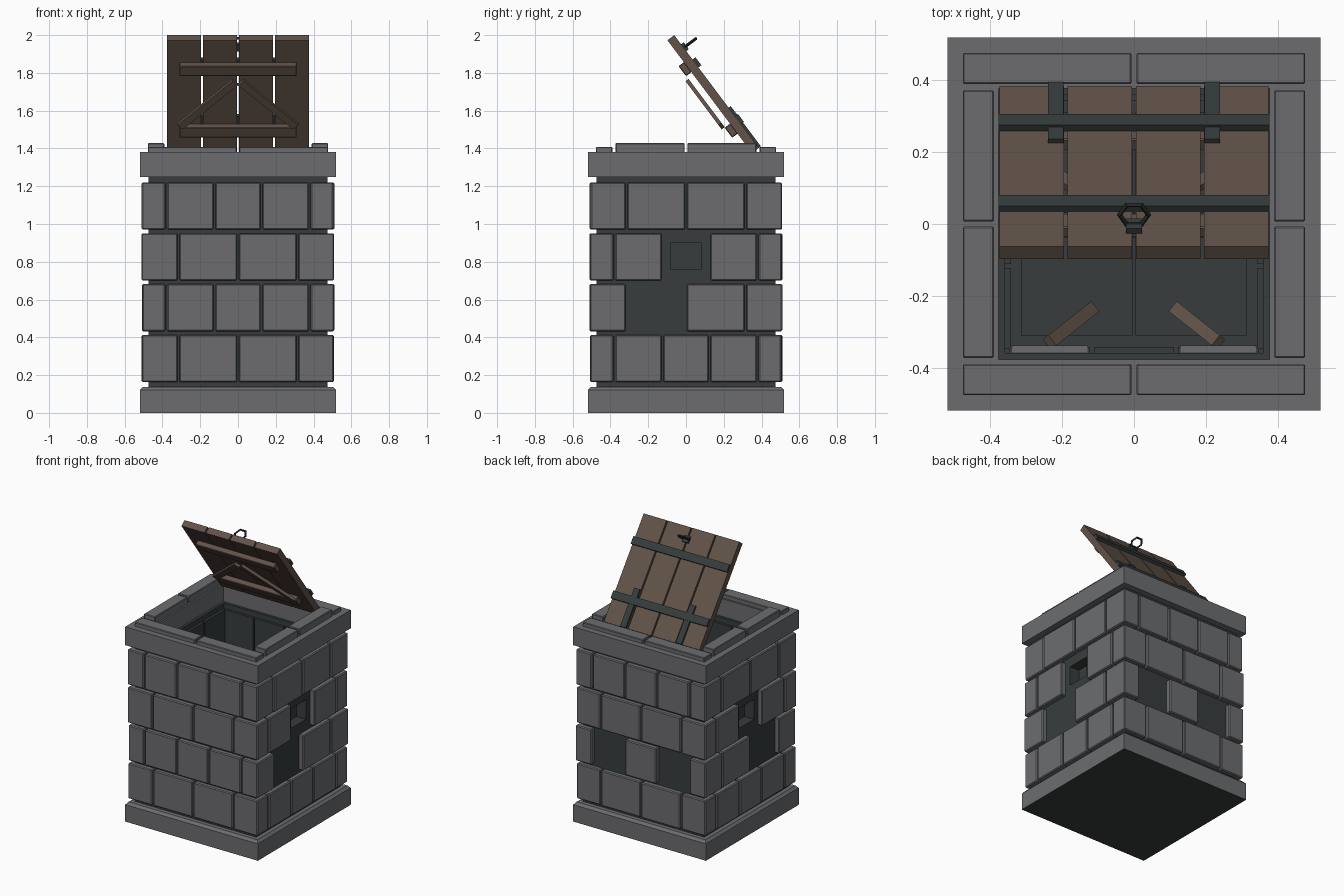
import bpy, bmesh, random
from math import pi, atan2, hypot
from mathutils import Matrix, Vector

random.seed(4)
if "Cube" in bpy.data.objects:
    bpy.data.objects.remove(bpy.data.objects["Cube"])


def material(name, rgb):
    m = bpy.data.materials.new(name)
    m.use_nodes = True
    m.diffuse_color = (*rgb, 1)
    m.node_tree.nodes["Principled BSDF"].inputs["Base Color"].default_value = (*rgb, 1)
    return m


STONE = material("grey stone", (0.15, 0.152, 0.162))
MORTAR = material("dark mortar", (0.038, 0.046, 0.046))
WOOD = material("brown wood", (0.122, 0.085, 0.066))
IRON = material("dark iron", (0.036, 0.044, 0.044))
RING = material("black iron", (0.018, 0.022, 0.022))


def box(bm, x0, x1, y0, y1, z0, z1, mat=None, taper=1.0):
    """Axis-aligned box; taper scales the top outline about the origin."""
    size = Matrix.Diagonal((x1 - x0, y1 - y0, z1 - z0, 1))
    place = Matrix.Translation(((x0 + x1) / 2, (y0 + y1) / 2, (z0 + z1) / 2))
    verts = bmesh.ops.create_cube(bm, size=1, matrix=place @ size)["verts"]
    for v in verts:
        if v.co.z > (z0 + z1) / 2:
            v.co.x *= taper
            v.co.y *= taper
    if mat:
        bmesh.ops.transform(bm, matrix=mat, verts=verts)
    return verts


def finish(bm, name, mat, bevel=0, world=None):
    mesh = bpy.data.meshes.new(name)
    bm.to_mesh(mesh)
    bm.free()
    mesh.materials.append(mat)
    ob = bpy.data.objects.new(name, mesh)
    bpy.context.scene.collection.objects.link(ob)
    if world:
        ob.matrix_world = world
    if bevel:
        mod = ob.modifiers.new("Bevel", 'BEVEL')
        mod.width = bevel
        mod.segments = 1
    return ob


def boxes(name, mat, items, bevel=0, world=None):
    bm = bmesh.new()
    for it in items:
        box(bm, *it)
    return finish(bm, name, mat, bevel, world)


def ring_boxes(inner, outer, z0, z1):
    return [(-outer, outer, -outer, -inner, z0, z1), (-outer, outer, inner, outer, z0, z1),
            (-outer, -inner, -inner, inner, z0, z1), (inner, outer, -inner, inner, z0, z1)]


# Base plinth with a sloped top edge and a dark underside
base = boxes("base_plinth", STONE, [(-.52, .52, -.52, .52, 0, .12),
                                    (-.52, .52, -.52, .52, .12, .138, None, .97)])
base.data.materials.append(MORTAR)
for p in base.data.polygons:
    if p.normal.z < -.9:
        p.material_index = 1

# Mortar core, hollowed out, with a niche on each side
core = boxes("mortar_core", MORTAR, [(-.475, .475, -.475, .475, .13, 1.255)])
cutters = [boxes("well_cutter", MORTAR, [(-.36, .36, -.36, .36, .2, 1.4)])]
for s in (-1, 1):
    cutters.append(boxes("niche_cutter", MORTAR,
                         [(s * .47 - .07, s * .47 + .07, -.083, .083, .76, .9)]))
bpy.context.view_layer.objects.active = core
for c in cutters:
    mod = core.modifiers.new("Cut", 'BOOLEAN')
    mod.operation = 'DIFFERENCE'
    mod.solver = 'EXACT'
    mod.object = c
    bpy.ops.object.modifier_apply(modifier=mod.name)
    bpy.data.objects.remove(c)

# Floor slabs and dark lining stones inside the well
boxes("floor_slabs", MORTAR, [(-.315, -.004, -.31, .31, .2, .22),
                              (.004, .315, -.31, .31, .2, .22)])
lining = bmesh.new()
for row in range(4):
    z = .165 + .268 * row
    for k in range(4):
        turn = Matrix.Rotation(k * pi / 2, 4, 'Z')
        for i in (-1, 0, 1):
            box(lining, i * .235 - .112, i * .235 + .112, .343, .37, max(z, .2), z + .25, turn)
finish(lining, "lining_stones", MORTAR)
boxes("inner_ledge_stones", STONE, [(-.34, -.13, -.358, -.338, .97, 1.22),
                                    (.13, .34, -.358, -.338, .97, 1.22)])

# Courses of wall stones: long and short corner stones alternate
FIVE = [(-.375, -.13), (-.12, .12), (.13, .375)]
FOUR = [(-.31, -.005), (.005, .31)]
walls = bmesh.new()
for row in range(4):
    z0 = .163 + .269 * row
    z1 = z0 + .25
    five_in_front = row % 2 == 1
    for k in range(4):
        facing_x = k % 2 == 1           # k: front, right, back, left
        spans = FIVE if five_in_front != facing_x else FOUR
        turn = Matrix.Rotation(k * pi / 2, 4, 'Z')
        for i, (a, b) in enumerate(spans):
            fallen = ((k == 2 and row == 1 and i != 1) or
                      (facing_x and row == 2 and i == 1) or
                      (row == 1 and (k, i) in ((1, 0), (3, 1))))
            if not fallen:
                out = .508 + random.uniform(-.003, .003)
                box(walls, a, b, -out, -.46, z0, z1, turn)
    wx, wy = (.385, .32) if five_in_front else (.32, .385)
    for sx in (-1, 1):
        for sy in (-1, 1):
            out = .508 + random.uniform(-.004, .003)
            xs = sorted((sx * wx, sx * out))
            ys = sorted((sy * wy, sy * out))
            # L-shaped corner, made of two overlapping slabs
            box(walls, *xs, *sorted((sy * .455, sy * out)), z0, z1)
            box(walls, *sorted((sx * .455, sx * out)), *ys, z0, z1)
finish(walls, "wall_stones", STONE, .006)

# Cap slab and raised coping stones
boxes("cap_slab", STONE, ring_boxes(.378, .52, 1.25, 1.38))
coping = []
for s in (-1, 1):
    for a, b in ((-.477, -.007), (.007, .477)):
        coping.append((a, b, *sorted((s * .39, s * .477)), 1.37, 1.408))
    for a, b in ((-.373, -.007), (.007, .373)):
        coping.append((*sorted((s * .39, s * .477)), a, b, 1.37, 1.428))
boxes("coping_stones", STONE, coping, .004)

# Loose boards leaning inside the well
boards = bmesh.new()
for s in (-1, 1):
    a, b = Vector((s * .115, -.235, .75)), Vector((s * .235, -.33, .95))
    turn = (b - a).to_track_quat('X', 'Z').to_matrix().to_4x4()
    length = (b - a).length / 2
    box(boards, -length, length, -.018, .018, -.012, .012, Matrix.Translation((a + b) / 2) @ turn)
finish(boards, "loose_boards", WOOD)

# Open lid frame: local x across, y up along the lid, z outward
LID = Matrix(((-1, 0, 0, 0), (0, -.6, .8, .367), (0, .8, .6, 1.39), (0, 0, 0, 1)))
boxes("lid_planks", WOOD, [(x - .09, x + .09, 0, .745, -.0225, .0225)
                           for x in (-.285, -.095, .095, .285)], world=LID)
boxes("lid_battens", WOOD, [(-.31, .31, u - .033, u + .033, -.058, -.02)
                            for u in (.16, .567)], .004, LID)
braces = bmesh.new()
for s in (-1, 1):
    dx, du = s * -.29, .29
    mid = Matrix.Translation((s * .16, .355, -.066))
    half = hypot(dx, du) / 2
    box(braces, -half, half, -.02, .02, -.01, .01, mid @ Matrix.Rotation(atan2(du, dx), 4, 'Z'))
finish(braces, "lid_braces", WOOD, world=LID)

# Iron bands, hinge straps and handle
boxes("lid_bands", IRON, [(-.377, .377, u - .026, u + .026, .02, .042)
                          for u in (.183, .558)], world=LID)
boxes("hinge_straps", IRON, [(s * .218 - .022, s * .218 + .022, 0, .265, .02, .036)
                             for s in (-1, 1)], world=LID)
boxes("handle_mount", IRON, [(-.022, .022, .64, .685, .02, .04)], world=LID)
bpy.ops.mesh.primitive_torus_add(major_segments=6, minor_segments=4,
                                 major_radius=.04, minor_radius=.008)
handle = bpy.context.object
handle.name = "ring_handle"
handle.data.materials.append(RING)
handle.matrix_world = LID @ Matrix.Translation((0, .662, .07)) @ Matrix.Rotation(pi / 2, 4, 'X')
